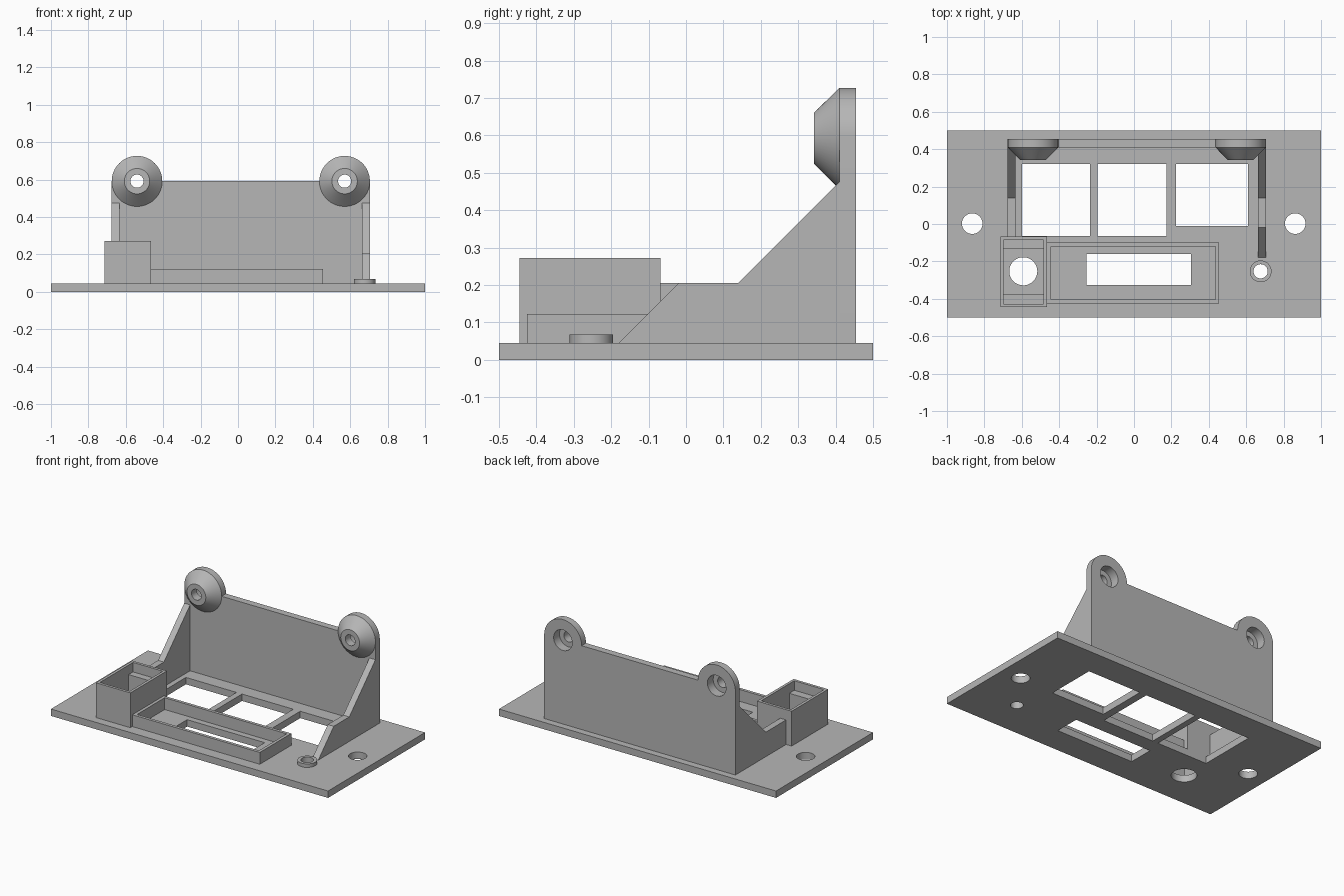
import bpy, bmesh, math
from mathutils import Matrix

if "Cube" in bpy.data.objects:
    bpy.data.objects.remove(bpy.data.objects["Cube"])

grey = bpy.data.materials.new("plain grey")
grey.diffuse_color = (0.47, 0.47, 0.47, 1)
grey.use_nodes = True
grey.node_tree.nodes["Principled BSDF"].inputs["Base Color"].default_value = grey.diffuse_color
TOP = 0.045  # top of base plate


def make(name, bm, smooth=False):
    bmesh.ops.recalc_face_normals(bm, faces=bm.faces[:])
    me = bpy.data.meshes.new(name)
    bm.to_mesh(me)
    bm.free()
    ob = bpy.data.objects.new(name, me)
    bpy.context.collection.objects.link(ob)
    me.materials.append(grey)
    if smooth:
        smooth_edges(ob)
    return ob


def smooth_edges(ob):
    bpy.ops.object.select_all(action='DESELECT')
    ob.select_set(True)
    bpy.context.view_layer.objects.active = ob
    bpy.ops.object.shade_smooth_by_angle(angle=math.radians(30))


def box(name, x0, x1, y0, y1, z0, z1):
    bm = bmesh.new()
    bmesh.ops.create_cube(bm, size=1)
    for v in bm.verts:
        v.co = ((x0 + x1) / 2 + v.co.x * (x1 - x0),
                (y0 + y1) / 2 + v.co.y * (y1 - y0),
                (z0 + z1) / 2 + v.co.z * (z1 - z0))
    return make(name, bm)


def extrude(name, pts, vec):
    bm = bmesh.new()
    f = bm.faces.new([bm.verts.new(p) for p in pts])
    r = bmesh.ops.extrude_face_region(bm, geom=[f])
    bmesh.ops.translate(bm, vec=vec, verts=[g for g in r['geom'] if isinstance(g, bmesh.types.BMVert)])
    return make(name, bm)


def cylinder(name, centre, r, depth, axis='Z'):
    bm = bmesh.new()
    m = Matrix.Translation(centre)
    if axis == 'Y':
        m = m @ Matrix.Rotation(math.pi / 2, 4, 'X')
    bmesh.ops.create_cone(bm, cap_ends=True, segments=48, radius1=r, radius2=r, depth=depth, matrix=m)
    return make(name, bm)


def ring(name, profile, centre, axis='Z', n=64):
    """Closed (radius, height) profile turned around an axis."""
    bm = bmesh.new()
    loops = []
    for i in range(n):
        a = 2 * math.pi * i / n
        loop = []
        for r, h in profile:
            u, w = r * math.cos(a), r * math.sin(a)
            p = (u, h, w) if axis == 'Y' else (u, w, h)
            loop.append(bm.verts.new([c + q for c, q in zip(centre, p)]))
        loops.append(loop)
    k = len(profile)
    for i in range(n):
        a, b = loops[i], loops[(i + 1) % n]
        for j in range(k):
            bm.faces.new((a[j], a[(j + 1) % k], b[(j + 1) % k], b[j]))
    return make(name, bm, True)


def cut(ob, cutters):
    for c in cutters:
        c.hide_render = True
        bpy.ops.object.select_all(action='DESELECT')
        bpy.context.view_layer.objects.active = ob
        ob.select_set(True)
        m = ob.modifiers.new("cut", 'BOOLEAN')
        m.operation, m.solver, m.object = 'DIFFERENCE', 'EXACT', c
        bpy.ops.object.modifier_apply(modifier=m.name)
        bpy.data.objects.remove(c)


def frame(name, x0, x1, y0, y1, z1, t):
    ob = box(name, x0, x1, y0, y1, TOP, z1)
    cut(ob, [box("cutter", x0 + t, x1 - t, y0 + t, y1 - t, 0, z1 + 0.1)])
    return ob


# Base plate with windows, slot and round holes
plate = box("base_plate", -1, 1, -0.5, 0.5, 0, TOP)
windows = [(-0.6, -0.235, -0.063, 0.32), (-0.195, 0.175, -0.063, 0.32),
           (0.225, 0.61, -0.01, 0.32), (-0.255, 0.305, -0.325, -0.16)]
holes = [(-0.865, 0.002, 0.055), (0.862, 0.002, 0.055),
         (-0.592, -0.253, 0.075), (0.677, -0.253, 0.038)]
cut(plate, [box("cutter", *w, -0.1, 0.2) for w in windows])
cut(plate, [cylinder("cutter", (x, y, 0), r, 0.4) for x, y, r in holes])
smooth_edges(plate)

# Raised ring around the small hole
ring("hole_collar", [(0.038, TOP), (0.058, TOP), (0.058, 0.068), (0.038, 0.068)], (0.677, -0.253, 0))

# Long low tray rim and tall box with inner ledges
frame("slot_rim", -0.465, 0.455, -0.425, -0.1, 0.122, 0.02)
frame("corner_box", -0.715, -0.465, -0.445, -0.068, 0.272, 0.018)
for name, y0, y1 in (("front_ledge", -0.43, -0.375), ("back_ledge", -0.132, -0.084)):
    box(name, -0.699, -0.481, y0, y1, TOP, 0.21)

# Back wall with two round ears
R, CZ, XS = 0.135, 0.592, (-0.54, 0.57)
outline = [(-0.675, 0.41, TOP)]
for cx in XS:
    for i in range(33):
        a = math.pi * (1 - i / 32)
        outline.append((cx + R * math.cos(a), 0.41, CZ + R * math.sin(a)))
outline.append((0.705, 0.41, TOP))
wall = extrude("back_wall", outline, (0, 0.045, 0))
cut(wall, [cylinder("cutter", (x, 0.43, CZ), 0.067, 0.3, 'Y') for x in XS])
smooth_edges(wall)

# Conical screw bosses with a recess at the back
for side, x in zip(("left", "right"), XS):
    ring(side + "_boss", [(0.035, 0.342), (0.068, 0.342), (R, 0.41), (0.067, 0.41),
                          (0.067, 0.395), (0.035, 0.395)], (x, 0, CZ), 'Y')

# Sloped side walls
slope = [(0.14, 0.205), (0.41, 0.475), (0.41, TOP)]
for name, x, w, start in (("left_brace", -0.675, 0.042, [(-0.068, TOP), (-0.068, 0.205)]),
                          ("right_brace", 0.662, 0.043, [(-0.18, TOP), (-0.02, 0.205)])):
    extrude(name, [(x, y, z) for y, z in start + slope], (w, 0, 0))
